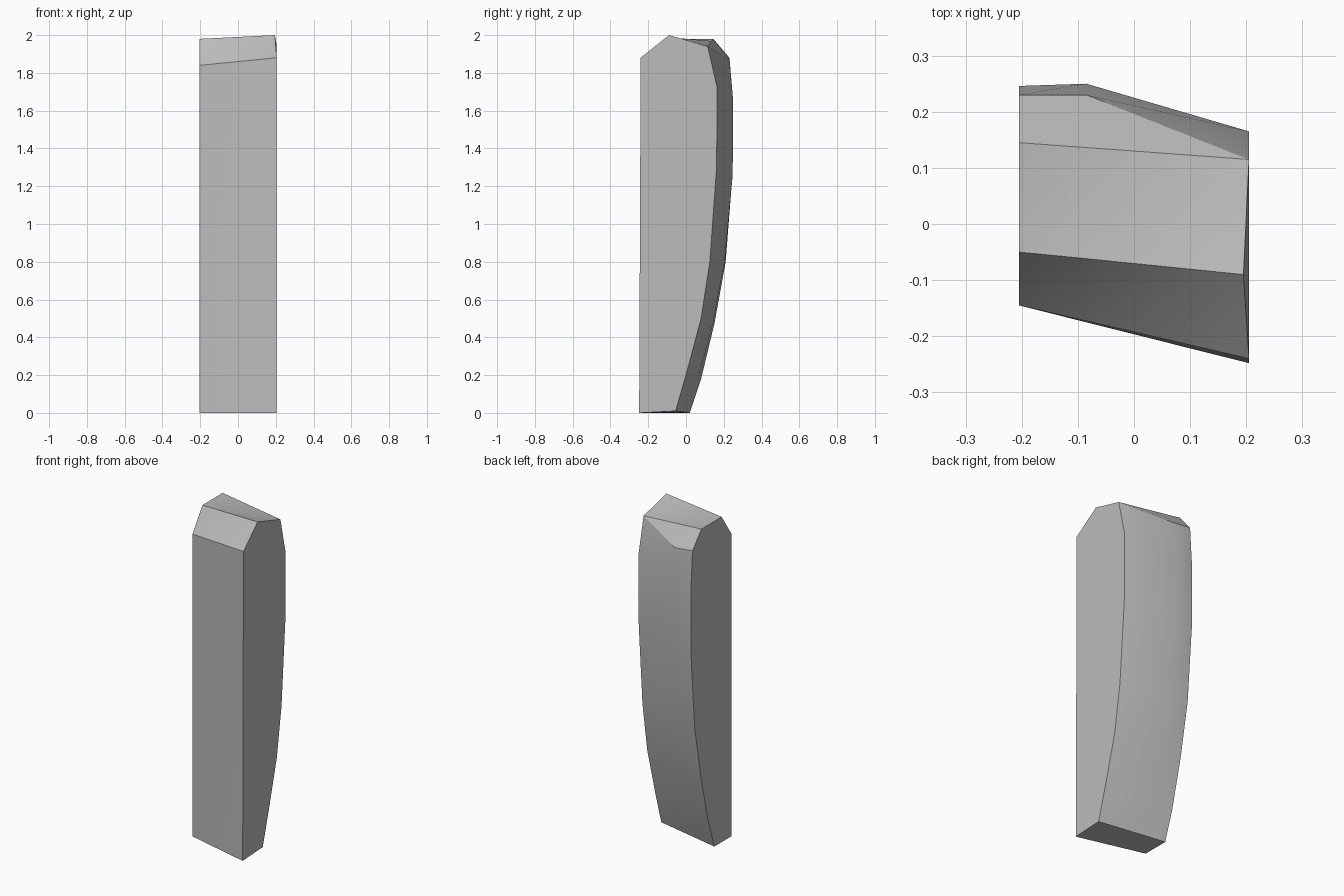
import bpy, bmesh
from math import radians

cube = bpy.data.objects.get("Cube")
if cube:
    bpy.data.objects.remove(cube)

# one plain grey finish
grey = bpy.data.materials.new("plain_grey")
grey.use_nodes = True
colour = (0.5, 0.5, 0.5, 1)
grey.diffuse_color = colour
grey.node_tree.nodes["Principled BSDF"].inputs["Base Color"].default_value = colour

# closed (y, z) profiles: front, top, shoulder, then down the curved back
right_side = [(-.145, 0), (-.145, 1.84), (-.05, 1.98), (.145, 1.98), (.23, 1.88),
              (.246, 1.64), (.245, 1.25), (.21, .8), (.15, .47), (.08, .18), (.02, 0)]
left_side = [(-.248, 0), (-.24, 1.88), (-.09, 2.0), (.115, 1.94), (.115, 1.94),
             (.165, 1.72), (.162, 1.3), (.126, .8), (.08, .5), (.0, .2), (-.055, .01)]
# the middle profile follows both sides, with a fuller back
BLEND = .293
middle = [(a[0] + (b[0] - a[0]) * BLEND, a[1] + (b[1] - a[1]) * BLEND)
          for a, b in zip(right_side, left_side)]
middle[4:10] = [(.23, 1.868), (.25, 1.65), (.247, 1.26), (.205, .8), (.143, .48), (.065, .185)]

bm = bmesh.new()
rings = []
for x, profile in ((-.205, right_side), (-.085, middle), (.205, left_side)):
    rings.append([bm.verts.new((x, y, z)) for y, z in profile])
rings[2][2].co.x = .195  # the peak leans inward

# skin between neighbouring profiles, then cap both ends
for a, b in zip(rings, rings[1:]):
    for i in range(len(a)):
        j = (i + 1) % len(a)
        bm.faces.new((a[i], a[j], b[j]))
        bm.faces.new((a[i], b[j], b[i]))
bm.faces.new(rings[0])
bm.faces.new(rings[2])
bmesh.ops.remove_doubles(bm, verts=bm.verts, dist=.0001)
bmesh.ops.recalc_face_normals(bm, faces=bm.faces)

mesh = bpy.data.meshes.new("curved_block")
bm.to_mesh(mesh)
bm.free()
block = bpy.data.objects.new("curved_block", mesh)
bpy.context.collection.objects.link(block)
mesh.materials.append(grey)

# smooth back, crisp edges
bpy.ops.object.select_all(action='DESELECT')
block.select_set(True)
bpy.context.view_layer.objects.active = block
bpy.ops.object.shade_smooth_by_angle(angle=radians(30))
